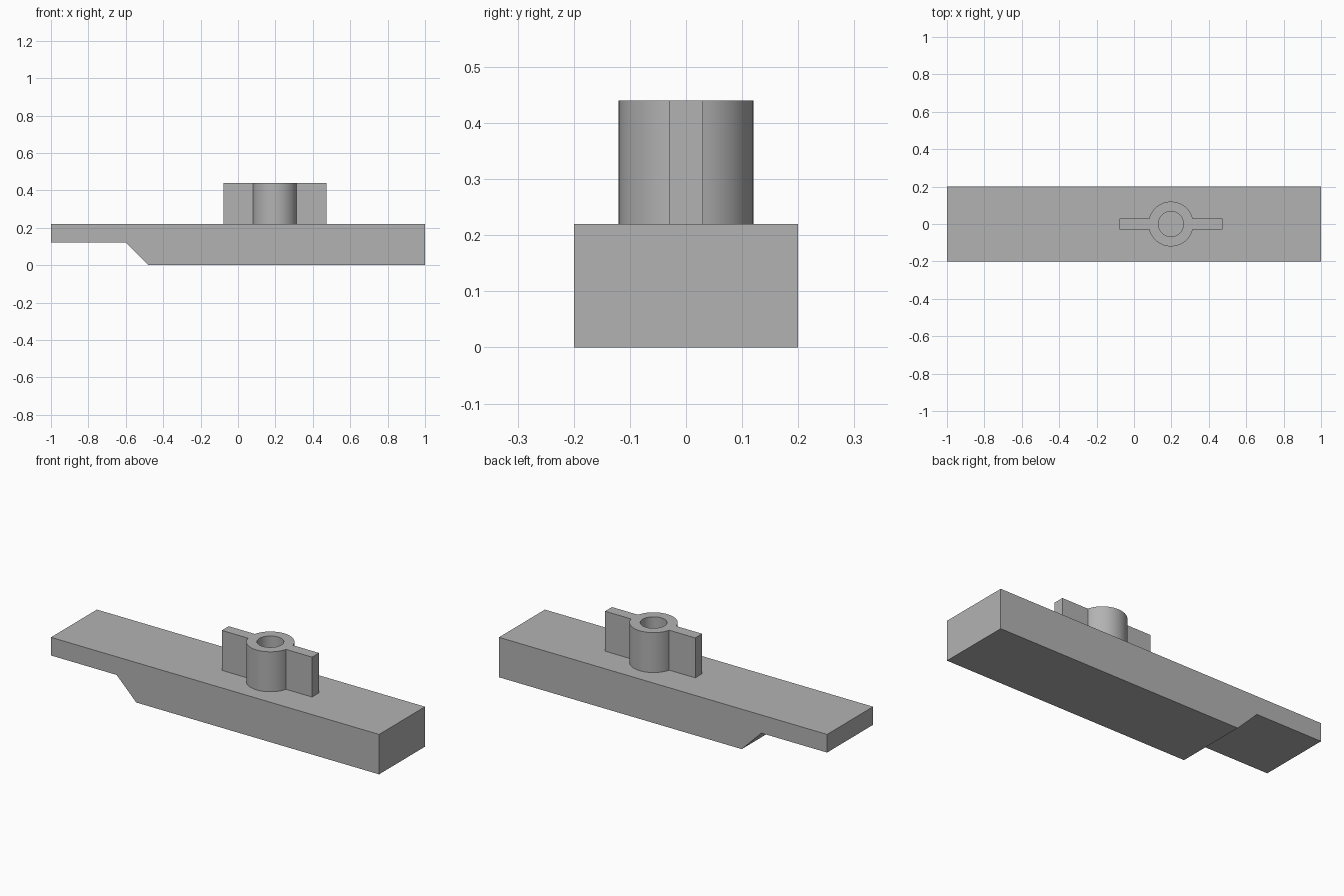
import bpy, bmesh
from math import sin, cos, asin, pi, radians

cube = bpy.data.objects.get("Cube")
if cube:
    bpy.data.objects.remove(cube, do_unlink=True)

# One grey material
GREY = (0.45, 0.45, 0.45, 1.0)
grey = bpy.data.materials.new("grey")
grey.use_nodes = True
grey.diffuse_color = GREY
grey.node_tree.nodes["Principled BSDF"].inputs["Base Color"].default_value = GREY

BASE_TOP, HUB_TOP = 0.22, 0.44


def finish(bm, name):
    bmesh.ops.recalc_face_normals(bm, faces=bm.faces)
    mesh = bpy.data.meshes.new(name)
    bm.to_mesh(mesh)
    bm.free()
    mesh.materials.append(grey)
    obj = bpy.data.objects.new(name, mesh)
    bpy.context.collection.objects.link(obj)
    return obj


# Base bar: side profile with a stepped underside, extruded across its width
profile = [(-1, 0.12), (-0.6, 0.12), (-0.48, 0), (1, 0), (1, BASE_TOP), (-1, BASE_TOP)]
bm = bmesh.new()
side = bm.faces.new([bm.verts.new((x, -0.2, z)) for x, z in profile])
extruded = bmesh.ops.extrude_face_region(bm, geom=[side], use_keep_orig=True)
moved = [v for v in extruded["geom"] if isinstance(v, bmesh.types.BMVert)]
bmesh.ops.translate(bm, verts=moved, vec=(0, 0.4, 0))
finish(bm, "base_bar")

# Hub: round boss with a central bore and two flat wings
CX, RADIUS, BORE, HALF_WING, WING_END = 0.1975, 0.12, 0.067, 0.03, 0.275
STEPS = 32
start = asin(HALF_WING / RADIUS)
arc = [start + (pi - 2 * start) * i / STEPS for i in range(STEPS + 1)]
half = [(WING_END, HALF_WING)]
half += [(RADIUS * cos(a), RADIUS * sin(a)) for a in arc]
half += [(-WING_END, HALF_WING)]
outline = half + [(-x, -y) for x, y in half]
bore = [(BORE * cos(2 * pi * i / 64), BORE * sin(2 * pi * i / 64)) for i in range(64)]

bm = bmesh.new()
rim_edges = []
for loop in (outline, bore):
    low = [bm.verts.new((CX + x, y, BASE_TOP)) for x, y in loop]
    high = [bm.verts.new((CX + x, y, HUB_TOP)) for x, y in loop]
    for i in range(len(loop)):
        j = (i + 1) % len(loop)
        bm.faces.new((low[i], low[j], high[j], high[i]))
        rim_edges.append(bm.edges.get((high[i], high[j])))
bmesh.ops.triangle_fill(bm, edges=rim_edges, use_beauty=True, normal=(0, 0, 1))
hub = finish(bm, "winged_hub")

# Smooth the round walls, keep the corners sharp
bpy.ops.object.select_all(action="DESELECT")
hub.select_set(True)
bpy.context.view_layer.objects.active = hub
bpy.ops.object.shade_smooth_by_angle(angle=radians(30))
